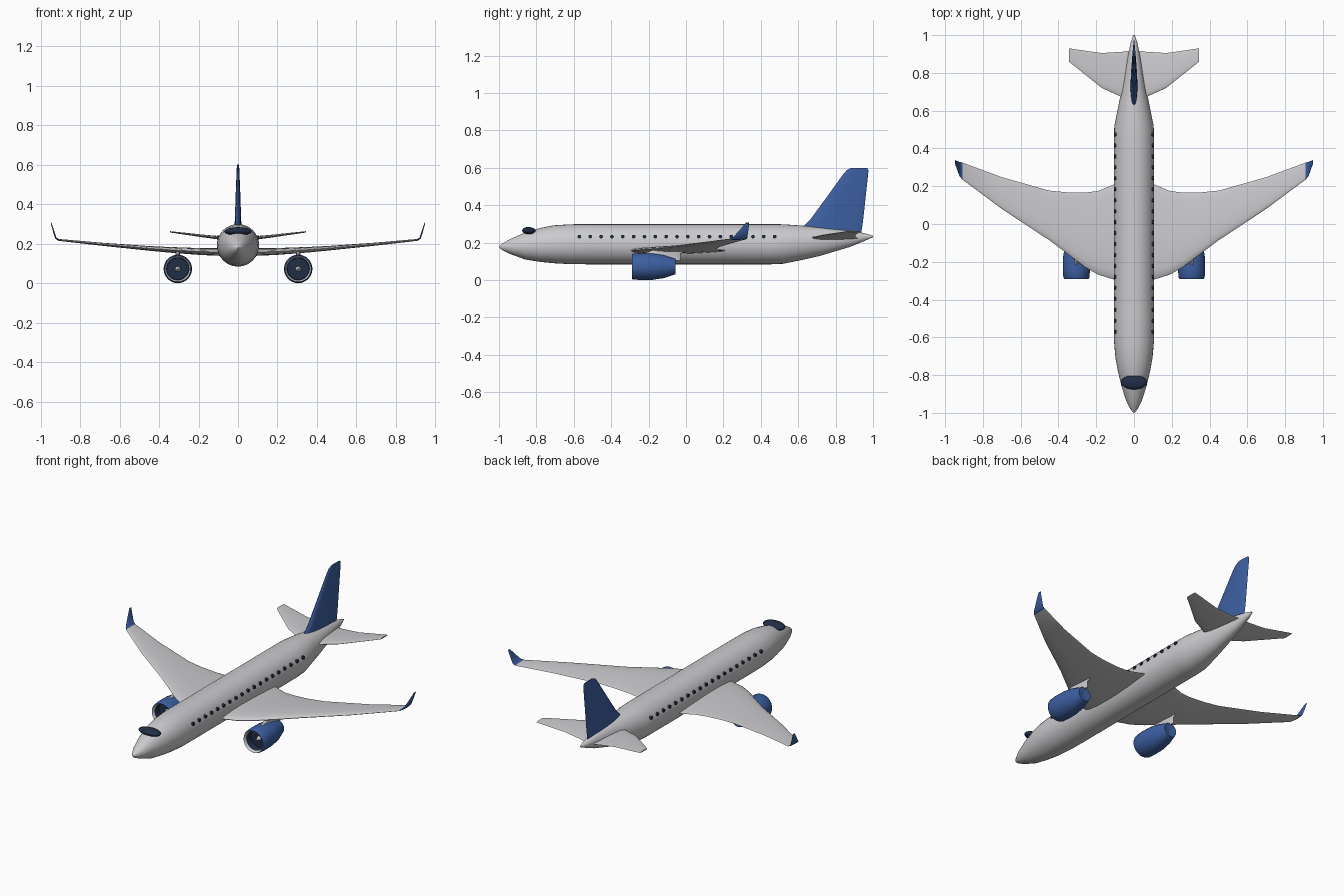
import bpy, bmesh, math
from mathutils import Vector, Matrix

cube = bpy.data.objects.get("Cube")
if cube:
    bpy.data.objects.remove(cube, do_unlink=True)


def material(name, colour):
    m = bpy.data.materials.new(name)
    m.use_nodes = True
    m.diffuse_color = (*colour, 1)
    m.node_tree.nodes["Principled BSDF"].inputs["Base Color"].default_value = (*colour, 1)
    return m


WHITE = material("hull light grey", (0.6, 0.6, 0.62))
BLUE = material("trim blue", (0.045, 0.115, 0.36))
DARK = material("glass navy", (0.015, 0.026, 0.06))


def finish(name, bm, mats, angle=40):
    bmesh.ops.recalc_face_normals(bm, faces=bm.faces)
    mesh = bpy.data.meshes.new(name)
    bm.to_mesh(mesh)
    bm.free()
    for m in mats:
        mesh.materials.append(m)
    ob = bpy.data.objects.new(name, mesh)
    bpy.context.collection.objects.link(ob)
    bpy.ops.object.select_all(action='DESELECT')
    ob.select_set(True)
    bpy.context.view_layer.objects.active = ob
    bpy.ops.object.shade_smooth_by_angle(angle=math.radians(angle))
    return ob


def skin(bm, rings, slots=None):
    """Bridge equal point rings, cap both ends; slots gives a material per band."""
    rows = [[bm.verts.new(p) for p in ring] for ring in rings]
    n = len(rows[0])
    for k, (a, b) in enumerate(zip(rows, rows[1:])):
        for i in range(n):
            j = (i + 1) % n
            f = bm.faces.new((a[i], a[j], b[j], b[i]))
            f.material_index = slots[k] if slots else 0
    bm.faces.new(rows[0]).material_index = slots[0] if slots else 0
    bm.faces.new(rows[-1]).material_index = slots[-1] if slots else 0


def ellipse(x, y, z, rx, rz, n=32):
    return [(x + rx * math.cos(i * math.tau / n), y, z + rz * math.sin(i * math.tau / n))
            for i in range(n)]


def airfoil(lead, trail, thick, normal, n=10):
    """Closed blade section from leading to trailing point."""
    lead, trail, normal = Vector(lead), Vector(trail), Vector(normal).normalized()
    pts = []
    for i in range(2 * n):
        a = i * math.pi / n
        t = (1 - math.cos(a)) / 2
        h = math.sin(a) * (1.25 - 0.75 * t) * thick / 2
        pts.append(lead.lerp(trail, t) + normal * h)
    return pts


# Fuselage: y, bottom, top, half width
hull = [(-1, .174, .18, .003), (-.98, .158, .196, .019), (-.94, .139, .219, .04),
        (-.86, .11, .255, .066), (-.78, .097, .278, .085), (-.71, .09, .292, .098),
        (-.62, .085, .298, .106), (-.5, .084, .299, .107), (.45, .084, .299, .107),
        (.52, .087, .298, .104), (.62, .107, .291, .084), (.72, .13, .282, .063),
        (.88, .178, .265, .034), (.96, .211, .249, .018), (1, .229, .237, .004)]
bm = bmesh.new()
skin(bm, [ellipse(0, y, (lo + hi) / 2, w, (hi - lo) / 2) for y, lo, hi, w in hull])
finish("fuselage", bm, [WHITE])

# Cockpit glass
bm = bmesh.new()
bmesh.ops.create_uvsphere(bm, u_segments=32, v_segments=16, radius=1)
bm.transform(Matrix.Translation((0, -.838, .262)) @ Matrix.Rotation(math.radians(-6), 4, 'X')
             @ Matrix.Diagonal((.07, .038, .021, 1)))
finish("cockpit_glass", bm, [DARK])

# Cabin windows: a row of small rounded plugs along each side
bm = bmesh.new()
for side in (-1, 1):
    for k in range(19):
        place = Matrix.Translation((side * .1, -.57 + k * .058, .232))
        bmesh.ops.create_cone(bm, cap_ends=True, segments=12, radius1=.01, radius2=.01,
                              depth=.014,
                              matrix=place @ Matrix.Rotation(math.pi / 2, 4, 'Y'))
finish("cabin_windows", bm, [DARK])

# Wing: x, z, leading y, trailing y, thickness, cant of the section
wing = [(.03, .155, -.31, .24, .04, 0), (.11, .158, -.293, .208, .04, 0),
        (.19, .16, -.268, .175, .037, 0), (.26, .164, -.228, .166, .034, 0),
        (.35, .169, -.16, .167, .03, 0), (.45, .176, -.085, .177, .025, 0),
        (.7, .198, .08, .248, .016, .05), (.908, .219, .235, .325, .01, .15),
        (.922, .227, .25, .328, .009, .8), (.934, .262, .282, .333, .007, 1.25),
        (.947, .306, .32, .338, .004, 1.3)]
# Tailplane in the same form
stab = [(.01, .222, .64, .92, .022, 0), (.06, .226, .67, .912, .02, 0),
        (.17, .238, .72, .905, .015, 0), (.345, .26, .86, .93, .007, 0)]

for side, label in ((1, "left"), (-1, "right")):
    for name, table in (("wing", wing), ("tailplane", stab)):
        bm = bmesh.new()
        rings = [airfoil((side * x, a, z), (side * x, b, z), t,
                         (-side * math.sin(c), 0, math.cos(c)))
                 for x, z, a, b, t, c in table]
        skin(bm, rings, [int(row[0] > .9) for row in table[:-1]])
        finish(f"{label}_{name}", bm, [WHITE, BLUE], 50)

    # Engine nacelle: fan face, intake wall, lip, cowl, nozzle
    x, z = side * .305, .072
    shape = [(-.235, .004), (-.235, .055), (-.275, .057), (-.287, .061), (-.29, .065),
             (-.283, .069), (-.24, .072), (-.18, .071), (-.12, .062), (-.055, .041),
             (-.055, .034), (-.065, .004)]
    bm = bmesh.new()
    skin(bm, [ellipse(x, y, z, r, r) for y, r in shape], [1, 1, 2, 2] + [0] * 7)
    finish(f"{label}_engine", bm, [BLUE, DARK, WHITE])

    # Fan spinner
    bm = bmesh.new()
    bmesh.ops.create_cone(bm, cap_ends=True, segments=20, radius1=.014, radius2=.002,
                          depth=.03, matrix=Matrix.Translation((x, -.248, z))
                          @ Matrix.Rotation(math.pi / 2, 4, 'X'))
    finish(f"{label}_spinner", bm, [WHITE])

    # Pylon joining engine and wing
    bm = bmesh.new()
    skin(bm, [airfoil((x, a, h), (x, b, h), .024, (1, 0, 0))
              for h, a, b in ((.105, -.23, -.03), (.14, -.23, -.03), (.163, -.17, .02))])
    finish(f"{label}_pylon", bm, [WHITE])

# Tail fin: z, leading y, trailing y, thickness
fin = [(.24, .6, .935, .04), (.285, .625, .942, .038), (.32, .662, .947, .034),
       (.44, .75, .96, .026), (.565, .84, .974, .015), (.588, .86, .975, .013),
       (.6, .885, .968, .009)]
bm = bmesh.new()
skin(bm, [airfoil((0, a, h), (0, b, h), t, (1, 0, 0)) for h, a, b, t in fin])
finish("tail_fin", bm, [BLUE], 50)
